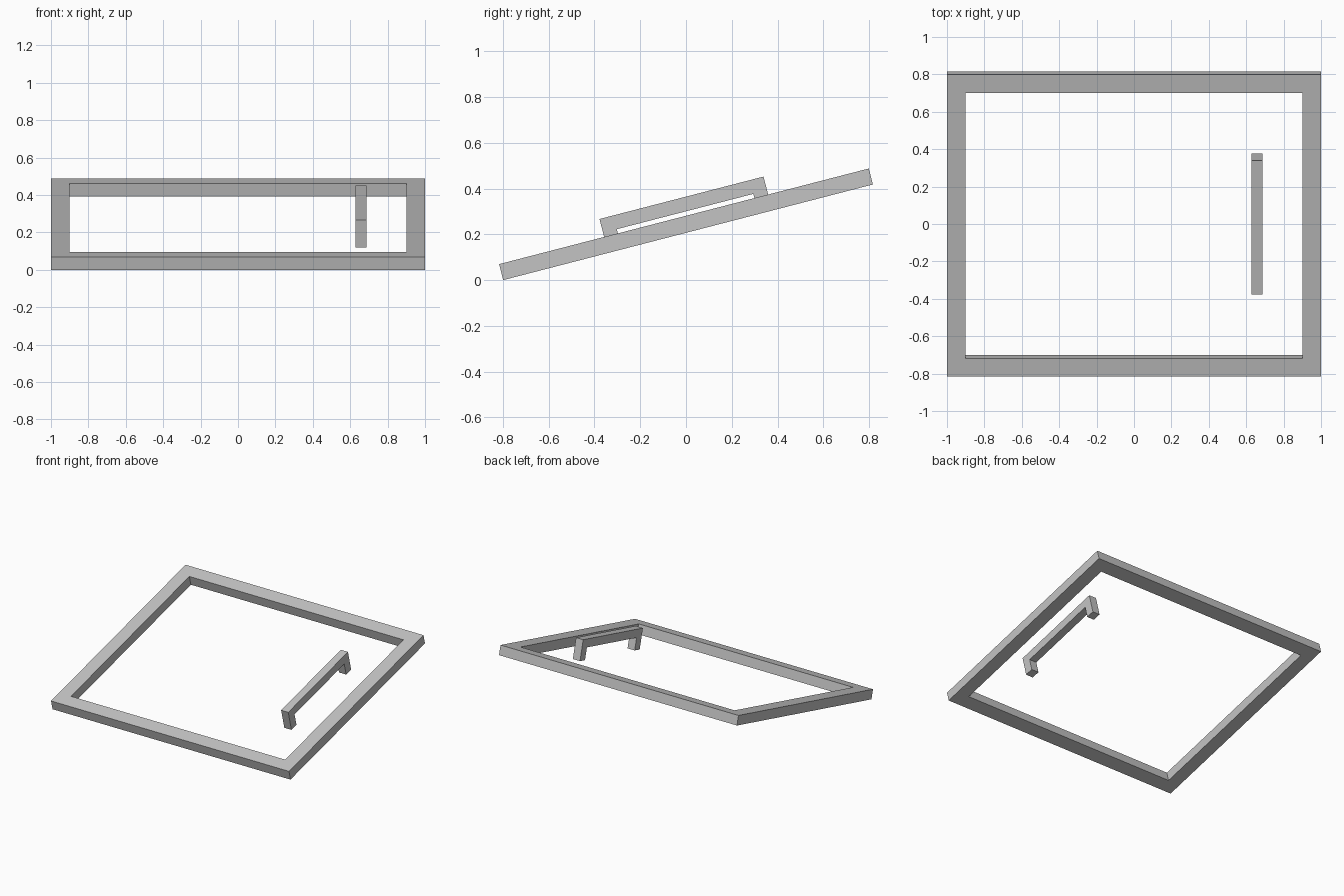
import bpy
import bmesh
from math import radians
from mathutils import Matrix

cube = bpy.data.objects.get("Cube")
if cube:
    bpy.data.objects.remove(cube, do_unlink=True)

# Shared grey material
grey = bpy.data.materials.new("plain grey")
grey.use_nodes = True
colour = (0.55, 0.55, 0.55, 1)
grey.diffuse_color = colour
grey.node_tree.nodes["Principled BSDF"].inputs["Base Color"].default_value = colour

TILT = radians(14.5)
LENGTH, THICK, BORDER = 1.668, 0.072, 0.1
PLACE = Matrix.Translation((0, 0, 0.2437)) @ Matrix.Rotation(TILT, 4, 'X')


def add_object(name, bm):
    """Finish a mesh and set it in the tilted plane."""
    bmesh.ops.recalc_face_normals(bm, faces=bm.faces)
    mesh = bpy.data.meshes.new(name)
    bm.to_mesh(mesh)
    bm.free()
    mesh.materials.append(grey)
    obj = bpy.data.objects.new(name, mesh)
    bpy.context.collection.objects.link(obj)
    obj.matrix_world = PLACE
    return obj


def extrude_all(bm, offset):
    """Turn the flat faces into a closed solid."""
    result = bmesh.ops.extrude_face_region(bm, geom=bm.faces[:], use_keep_orig=True)
    verts = [g for g in result["geom"] if isinstance(g, bmesh.types.BMVert)]
    bmesh.ops.translate(bm, verts=verts, vec=offset)


def rectangle(bm, half_x, half_y, z):
    corners = [(-1, -1), (1, -1), (1, 1), (-1, 1)]
    return [bm.verts.new((sx * half_x, sy * half_y, z)) for sx, sy in corners]


# Rectangular frame with mitred corners
bm = bmesh.new()
outer = rectangle(bm, 1, LENGTH / 2, -THICK / 2)
inner = rectangle(bm, 1 - BORDER, LENGTH / 2 - BORDER, -THICK / 2)
for i in range(4):
    j = (i + 1) % 4
    bm.faces.new((outer[i], outer[j], inner[j], inner[i]))
extrude_all(bm, (0, 0, THICK))
add_object("frame", bm)

# U-shaped handle, extruded across its width
HANDLE_X, WIDTH, BAR = 0.657, 0.06, 0.062
MID, HALF, TOP, FOOT = 0.01, 0.37, 0.117, -THICK / 2
bm = bmesh.new()
side = [(-HALF, FOOT), (-HALF, TOP), (HALF, TOP), (HALF, FOOT),
        (HALF - BAR, FOOT), (HALF - BAR, TOP - BAR),
        (BAR - HALF, TOP - BAR), (BAR - HALF, FOOT)]
bm.faces.new([bm.verts.new((HANDLE_X - WIDTH / 2, MID + y, z)) for y, z in side])
extrude_all(bm, (WIDTH, 0, 0))
add_object("handle", bm)
